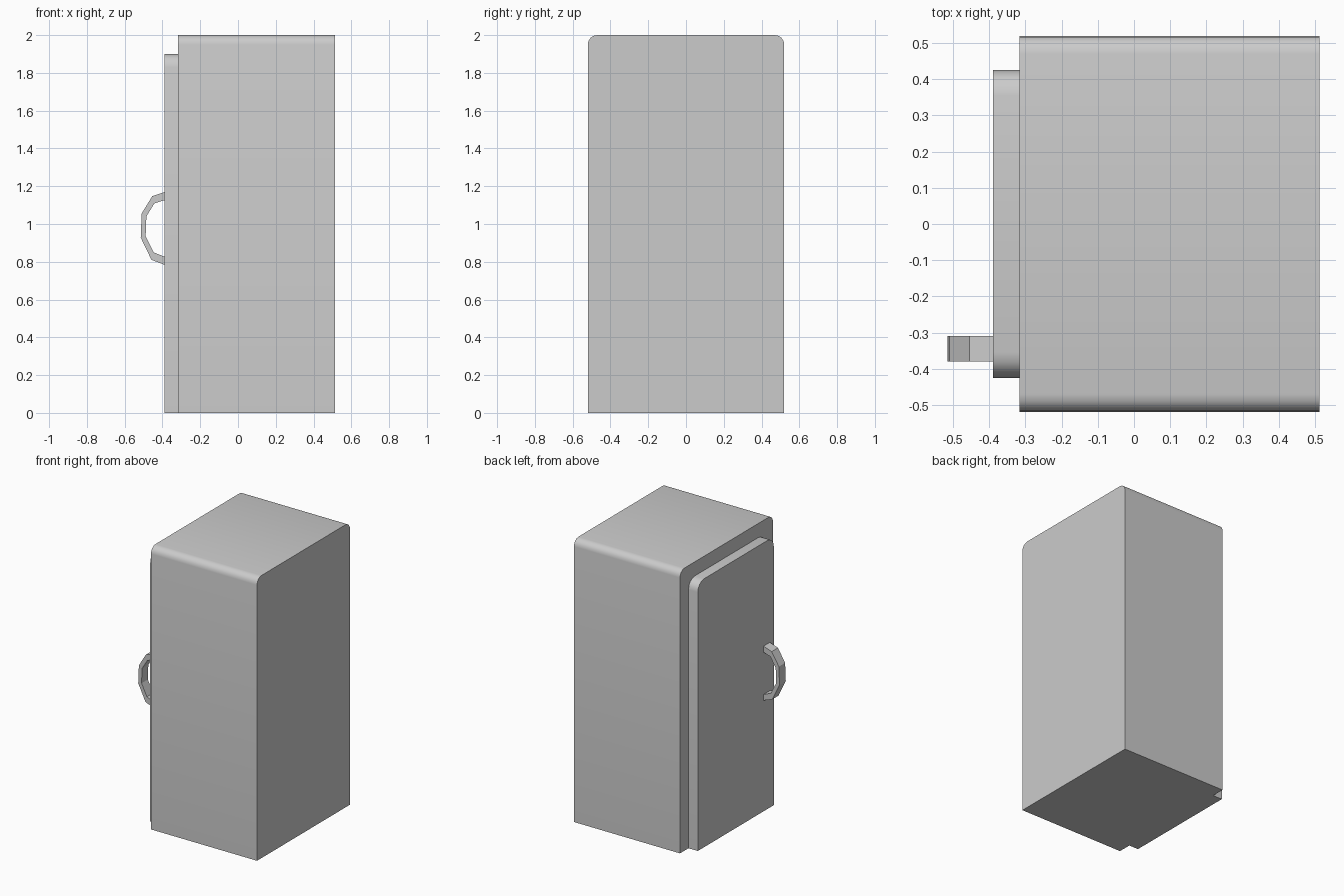
import bpy, bmesh
from math import sin, cos, pi, radians

if "Cube" in bpy.data.objects:
    bpy.data.objects.remove(bpy.data.objects["Cube"])


def prism(name, points, axis, start, end):
    """Extrude a 2D outline along x (points are y,z) or y (points are x,z)."""
    def place(p, d):
        return (d, p[0], p[1]) if axis == 'x' else (p[0], d, p[1])
    bm = bmesh.new()
    a = [bm.verts.new(place(p, start)) for p in points]
    b = [bm.verts.new(place(p, end)) for p in points]
    bm.faces.new(a)
    bm.faces.new(b)
    n = len(points)
    for i in range(n):
        j = (i + 1) % n
        bm.faces.new((a[i], a[j], b[j], b[i]))
    bmesh.ops.recalc_face_normals(bm, faces=bm.faces)
    mesh = bpy.data.meshes.new(name)
    bm.to_mesh(mesh)
    bm.free()
    obj = bpy.data.objects.new(name, mesh)
    bpy.context.collection.objects.link(obj)
    return obj


def rounded_top(half_width, height, radius, segments=4):
    """Upright rectangle with its two top corners rounded."""
    arc = [(half_width - radius + radius * cos(t), height - radius + radius * sin(t))
           for t in (pi / 2 * i / segments for i in range(segments + 1))]
    right = [(half_width, 0)] + arc
    return right + [(-y, z) for y, z in reversed(right)]


def smooth(obj):
    bpy.ops.object.select_all(action='DESELECT')
    obj.select_set(True)
    bpy.context.view_layer.objects.active = obj
    bpy.ops.object.shade_smooth_by_angle(angle=radians(30))


# Cabinet and door
smooth(prism("cabinet", rounded_top(0.52, 2.0, 0.05), 'x', -0.317, 0.513))
smooth(prism("door", rounded_top(0.425, 1.9, 0.07), 'x', -0.39, -0.317))

# Low-poly curved handle, ends sunk slightly into the door
outer = [(-0.38, 1.172), (-0.454, 1.147), (-0.51, 1.056),
         (-0.515, 0.928), (-0.458, 0.81), (-0.38, 0.781)]
inner = [(-0.38, 1.129), (-0.443, 1.109), (-0.485, 1.04),
         (-0.489, 0.935), (-0.447, 0.85), (-0.38, 0.823)]
prism("door_handle", outer + inner[::-1], 'y', -0.38, -0.31)
